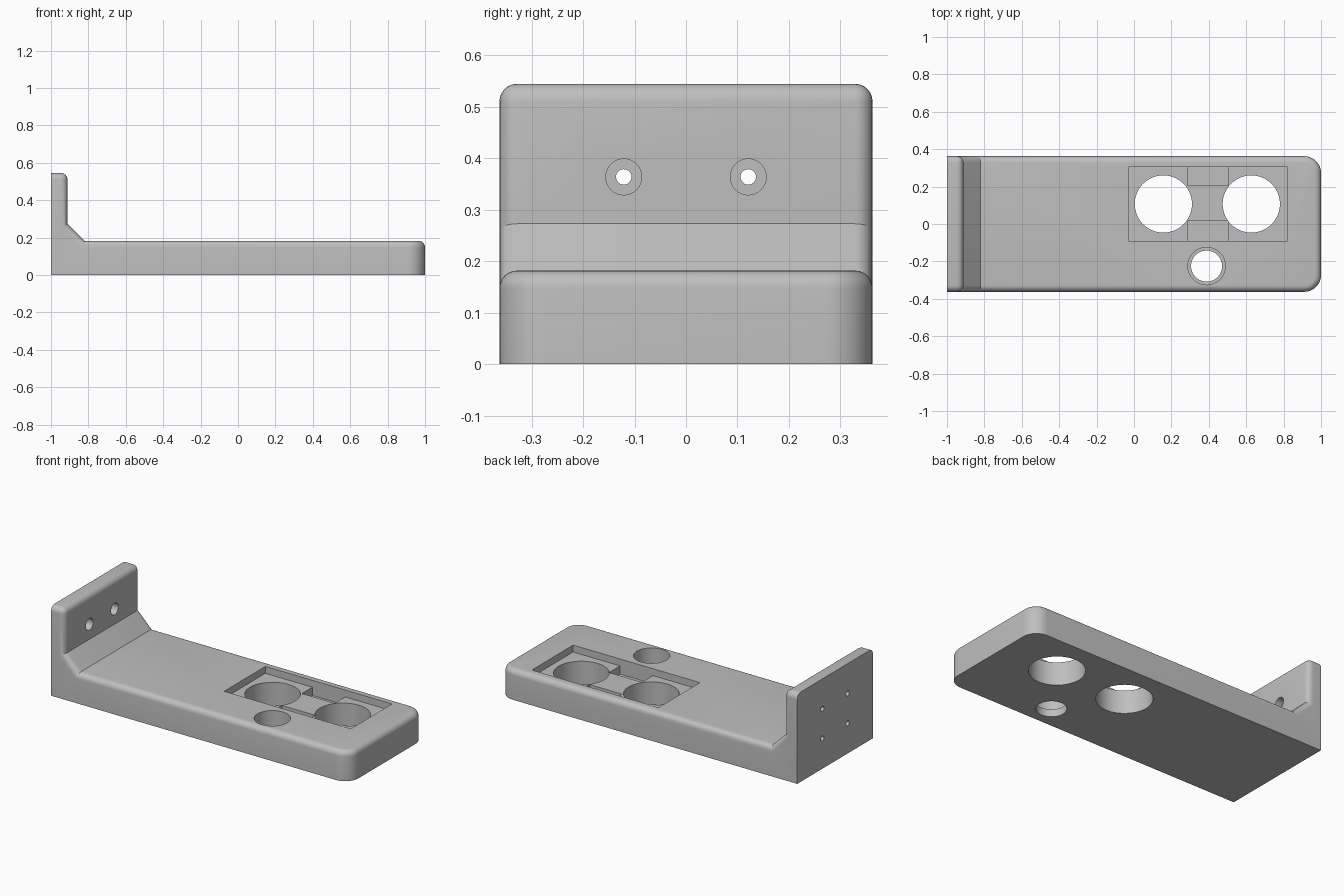
import bpy, bmesh, math
from mathutils import Matrix, Vector

if "Cube" in bpy.data.objects:
    bpy.data.objects.remove(bpy.data.objects["Cube"])

grey = bpy.data.materials.new("light grey")
grey.use_nodes = True
colour = (0.52, 0.52, 0.52, 1)
grey.diffuse_color = colour
grey.node_tree.nodes["Principled BSDF"].inputs["Base Color"].default_value = colour

HALF = 0.3625      # half width
TOP = 0.182        # shelf thickness
HEIGHT = 0.545     # wall height
WALL = -0.912      # inner face of the wall


def to_object(bm, name):
    bmesh.ops.recalc_face_normals(bm, faces=bm.faces)
    mesh = bpy.data.meshes.new(name)
    bm.to_mesh(mesh)
    bm.free()
    obj = bpy.data.objects.new(name, mesh)
    bpy.context.collection.objects.link(obj)
    return obj


def round_edges(bm, rule, radius, segments):
    edges = [e for e in bm.edges if rule(e)]
    bmesh.ops.bevel(bm, geom=edges, offset=radius, segments=segments,
                    profile=0.5, affect='EDGES', clamp_overlap=True)


# Bracket body: L profile with a gusset, extruded across the width
profile = [(-1, 0), (1, 0), (1, TOP), (-0.82, TOP),
           (WALL, 0.273), (WALL, HEIGHT), (-1, HEIGHT)]
bm = bmesh.new()
side = bm.faces.new([bm.verts.new((x, -HALF, z)) for x, z in profile])
ext = bmesh.ops.extrude_face_region(bm, geom=[side])
bmesh.ops.translate(bm, vec=(0, 2 * HALF, 0),
                    verts=[v for v in ext["geom"] if isinstance(v, bmesh.types.BMVert)])
bmesh.ops.recalc_face_normals(bm, faces=bm.faces)

# Large corners at the free end of the shelf
round_edges(bm, lambda e: all(v.co.x > 0.99 for v in e.verts)
            and abs(e.verts[0].co.z - e.verts[1].co.z) > 0.1, 0.09, 10)


# Small fillet on all upper outer edges; the back and the base stay sharp
def fillet(e):
    a, b = e.verts
    if min(a.co.z, b.co.z) < 0.1 or max(a.co.x, b.co.x) < -0.99:
        return False
    if abs(a.co.x) > 1.01 or not e.is_convex:
        return False
    return e.calc_face_angle(0) > 0.5


round_edges(bm, fillet, 0.034, 6)
bracket = to_object(bm, "shelf_bracket")
bracket.data.materials.append(grey)


# Cutters
cutters = []


def box_cut(name, x0, x1, y0, y1, z0, z1):
    bm = bmesh.new()
    size = Matrix.Diagonal((x1 - x0, y1 - y0, z1 - z0, 1))
    place = Matrix.Translation(((x0 + x1) / 2, (y0 + y1) / 2, (z0 + z1) / 2))
    bmesh.ops.create_cube(bm, size=1, matrix=place @ size)
    cutters.append(to_object(bm, name))


def round_cut(name, start, end, radius, sides=64):
    a, b = Vector(start), Vector(end)
    turn = (b - a).to_track_quat('Z', 'Y').to_matrix().to_4x4()
    bm = bmesh.new()
    bmesh.ops.create_cone(bm, cap_ends=True, segments=sides, radius1=radius,
                          radius2=radius, depth=(b - a).length,
                          matrix=Matrix.Translation((a + b) / 2) @ turn)
    cutters.append(to_object(bm, name))


# Shallow pocket with two deeper slots
box_cut("pocket_cut", -0.03, 0.82, -0.09, 0.305, 0.14, 0.3)
box_cut("back_slot_cut", 0.285, 0.505, 0.205, 0.305, 0.09, 0.25)
box_cut("front_slot_cut", 0.285, 0.505, -0.09, 0.015, 0.09, 0.25)

# Two large through holes and a stepped smaller one
for x in (0.157, 0.627):
    round_cut("large_hole_cut", (x, 0.107, -0.1), (x, 0.107, 0.4), 0.153)
round_cut("small_hole_cut", (0.388, -0.225, -0.1), (0.388, -0.225, 0.4), 0.083)
round_cut("small_recess_cut", (0.388, -0.225, 0.045), (0.388, -0.225, 0.4), 0.1)

# Screw holes: upper pair through with a counterbore, lower pair blind
for y in (-0.121, 0.121):
    round_cut("upper_screw_cut", (-1.1, y, 0.364), (-0.8, y, 0.364), 0.015, 32)
    round_cut("counterbore_cut", (-0.955, y, 0.364), (-0.8, y, 0.364), 0.035, 32)
    round_cut("lower_screw_cut", (-1.1, y, 0.183), (-0.91, y, 0.183), 0.015, 32)

bpy.context.view_layer.objects.active = bracket
bracket.select_set(True)
for cutter in cutters:
    cutter.hide_render = True
    mod = bracket.modifiers.new(cutter.name, 'BOOLEAN')
    mod.operation = 'DIFFERENCE'
    mod.solver = 'EXACT'
    mod.object = cutter
    bpy.ops.object.modifier_apply(modifier=mod.name)
for cutter in cutters:
    bpy.data.objects.remove(cutter)

bpy.ops.object.select_all(action='DESELECT')
bracket.select_set(True)
bpy.ops.object.shade_smooth_by_angle(angle=math.radians(25))
